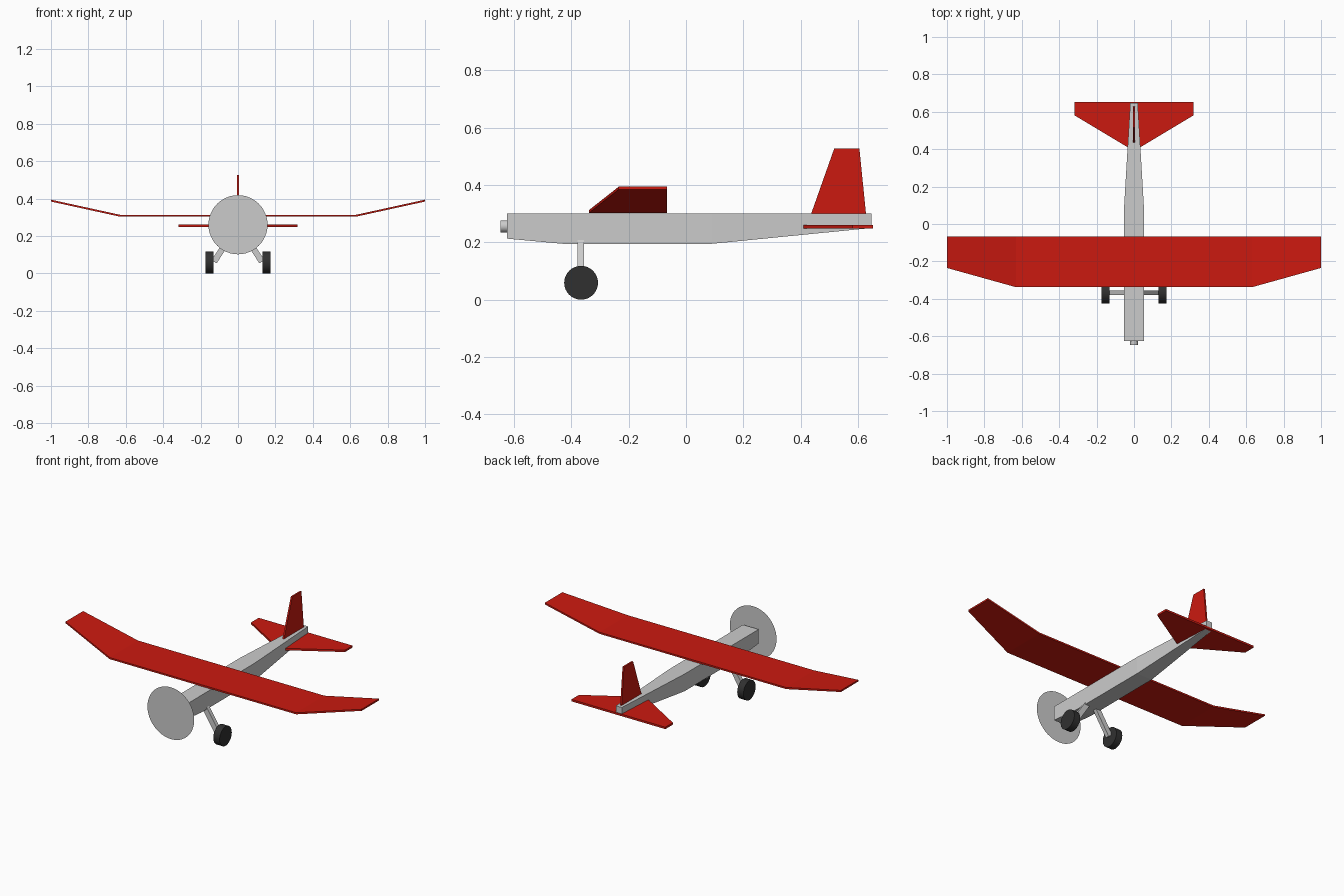
import bpy, bmesh, math
from mathutils import Vector

if "Cube" in bpy.data.objects:
    bpy.data.objects.remove(bpy.data.objects["Cube"])


def material(name, rgb):
    m = bpy.data.materials.new(name)
    m.diffuse_color = (*rgb, 1)
    m.use_nodes = True
    m.node_tree.nodes["Principled BSDF"].inputs["Base Color"].default_value = m.diffuse_color
    return m


red = material("red", (0.6, 0.01, 0.005))
dark = material("dark_rubber", (0.03, 0.03, 0.03))


def loft(name, sections, mat=None):
    """Skin matching rings of points and cap both ends."""
    bm = bmesh.new()
    rings = [[bm.verts.new(p) for p in s] for s in sections]
    n = len(rings[0])
    for a, b in zip(rings, rings[1:]):
        for i in range(n):
            j = (i + 1) % n
            bm.faces.new((a[i], a[j], b[j], b[i]))
    bm.faces.new(rings[0])
    bm.faces.new(rings[-1])
    bmesh.ops.recalc_face_normals(bm, faces=bm.faces[:])
    me = bpy.data.meshes.new(name)
    bm.to_mesh(me)
    bm.free()
    ob = bpy.data.objects.new(name, me)
    bpy.context.collection.objects.link(ob)
    if mat:
        me.materials.append(mat)
    return ob


def cylinder(name, loc, r, depth, axis, mat=None):
    rot = (math.pi / 2, 0, 0) if axis == "y" else (0, math.pi / 2, 0)
    bpy.ops.mesh.primitive_cylinder_add(vertices=32, radius=r, depth=depth, location=loc, rotation=rot)
    ob = bpy.context.object
    ob.name = name
    bpy.ops.object.shade_smooth_by_angle(angle=math.radians(40))
    if mat:
        ob.data.materials.append(mat)


# Fuselage: y, half width, bottom height
body = [(-0.625, 0.053, 0.213), (-0.43, 0.053, 0.195), (0.09, 0.053, 0.195), (0.648, 0.02, 0.25)]
loft("fuselage", [[(-w, y, b), (w, y, b), (w, y, 0.3), (-w, y, 0.3)] for y, w, b in body])

# Wing with raised tips: x, front edge, underside height
wing = [(-1, -0.235, 0.384), (-0.63, -0.338, 0.303), (0.63, -0.338, 0.303), (1, -0.235, 0.384)]
loft("wing", [[(x, f, z), (x, -0.066, z), (x, -0.066, z + 0.01), (x, f, z + 0.01)]
              for x, f, z in wing], red)

# Tailplane
tail = [(-0.317, 0.58), (-0.03, 0.408), (0.03, 0.408), (0.317, 0.58)]
loft("tailplane", [[(x, f, 0.249), (x, 0.652, 0.249), (x, 0.652, 0.261), (x, f, 0.261)]
                   for x, f in tail], red)

# Tail fin
fin = [(0.436, 0.628, 0.298), (0.517, 0.605, 0.527)]
loft("tail_fin", [[(-0.005, a, z), (0.005, a, z), (0.005, b, z), (-0.005, b, z)]
                  for a, b, z in fin], red)

# Propeller shaft and flat spinning disc
cylinder("propeller_shaft", (0, -0.636, 0.256), 0.021, 0.024, "y")
bpy.ops.mesh.primitive_circle_add(vertices=48, radius=0.158, fill_type="NGON",
                                  location=(0, -0.648, 0.26), rotation=(math.pi / 2, 0, 0))
bpy.context.object.name = "propeller_disc"

# Landing gear legs and wheels
for side, s in (("left", -1), ("right", 1)):
    top, end = Vector((s * 0.037, 0, 0.203)), Vector((s * 0.128, 0, 0.062))
    d = (end - top).normalized()
    n = Vector((-d.z, 0, d.x)) * 0.016
    loft(side + "_gear_leg", [[c + n * i + Vector((0, -0.367 + 0.012 * j, 0))
                               for i, j in ((-1, -1), (1, -1), (1, 1), (-1, 1))] for c in (top, end)])
    cylinder(side + "_wheel", (s * 0.152, -0.366, 0.059), 0.059, 0.042, "x", dark)
